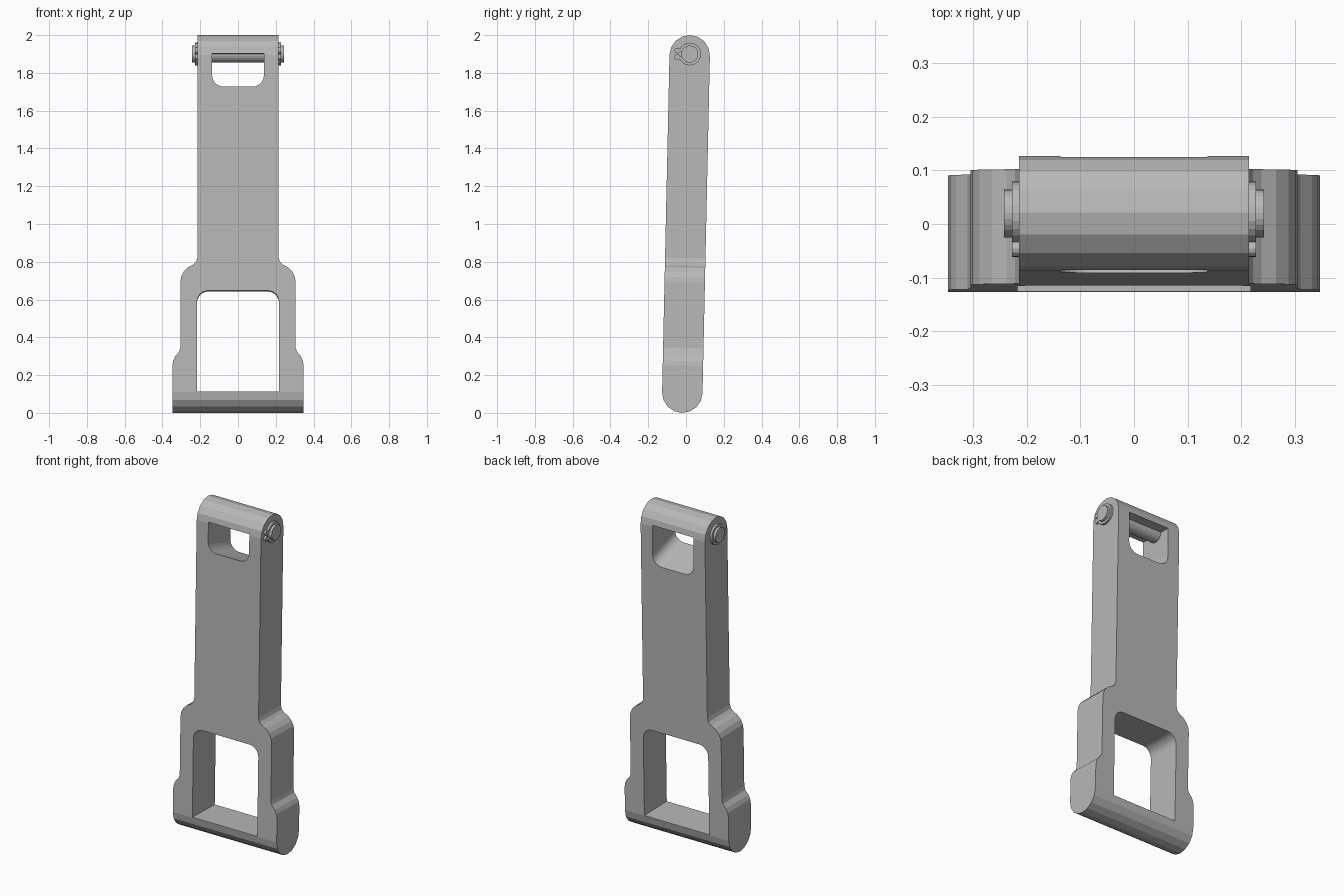
import bpy, bmesh, math
from mathutils import Matrix, Vector

cube = bpy.data.objects.get("Cube")
if cube:
    bpy.data.objects.remove(cube, do_unlink=True)

grey = bpy.data.materials.new("plain grey")
grey.use_nodes = True
colour = (0.48, 0.48, 0.48, 1)
grey.diffuse_color = colour
grey.node_tree.nodes["Principled BSDF"].inputs["Base Color"].default_value = colour

R = 0.107                      # half thickness of the arm
LOW, HIGH = R, 2 - R           # centres of the rounded ends
PIN_Z = 1.9
LEAN = Matrix.Translation((0, 0, 1)) @ Matrix.Rotation(-math.atan(0.039 / 1.786), 4, 'X') @ Matrix.Translation((0, 0, -1))


def arc(cx, cz, r, start, end, steps):
    """Points on a circular arc, angles in degrees."""
    angles = [math.radians(start + (end - start) * i / steps) for i in range(steps + 1)]
    return [(cx + r * math.cos(a), cz + r * math.sin(a)) for a in angles]


def prism(name, points, axis, near, far):
    """Extrude a profile in the (x, z) plane along y, or the (y, z) plane along x."""
    def place(p, d):
        return (p[0], d, p[1]) if axis == 'Y' else (d, p[0], p[1])
    bm = bmesh.new()
    face = bm.faces.new([bm.verts.new(place(p, near)) for p in points])
    out = bmesh.ops.extrude_face_region(bm, geom=[face])
    shift = Vector((0, far - near, 0) if axis == 'Y' else (far - near, 0, 0))
    moved = [v for v in out["geom"] if isinstance(v, bmesh.types.BMVert)]
    bmesh.ops.translate(bm, verts=moved, vec=shift)
    bmesh.ops.recalc_face_normals(bm, faces=bm.faces)
    mesh = bpy.data.meshes.new(name)
    bm.to_mesh(mesh)
    bm.free()
    mesh.materials.append(grey)
    ob = bpy.data.objects.new(name, mesh)
    bpy.context.collection.objects.link(ob)
    return ob


def combine(ob, tool, operation):
    """Apply a boolean and discard the tool."""
    mod = ob.modifiers.new(operation.title(), 'BOOLEAN')
    mod.operation, mod.object, mod.solver = operation, tool, 'EXACT'
    bpy.context.view_layer.objects.active = ob
    bpy.ops.object.modifier_apply(modifier=mod.name)
    bpy.data.objects.remove(tool, do_unlink=True)


# Arm: stepped front outline trimmed by a round-ended side profile
half = [(0.215, 2.2), (0.215, 0.82), (0.222, 0.797), (0.238, 0.782), (0.265, 0.768),
        (0.288, 0.745), (0.301, 0.718), (0.305, 0.69), (0.305, 0.345), (0.311, 0.322),
        (0.332, 0.298), (0.343, 0.275), (0.347, 0.25), (0.347, -0.2)]
outline = half + [(-x, z) for x, z in reversed(half)]
arm = prism("arm", outline, 'Y', -0.3, 0.3)
side = arc(0, HIGH, R, 0, 180, 8) + arc(0, LOW, R, 180, 360, 8)
combine(arm, prism("side_trim", side, 'X', -0.6, 0.6), 'INTERSECT')

# Large lower opening with rounded top corners
window = [(-0.217, 0.11), (0.217, 0.11)] + arc(0.157, 0.585, 0.06, 0, 90, 6) + arc(-0.157, 0.585, 0.06, 90, 180, 6)
combine(arm, prism("lower_cutter", window, 'Y', -0.4, 0.4), 'DIFFERENCE')

# Small upper opening whose floor falls toward the back
slot = [(0.137, PIN_Z), (-0.137, PIN_Z)] + arc(-0.077, 1.785, 0.06, 180, 270, 6) + arc(0.077, 1.785, 0.06, 270, 360, 6)
cutter = prism("upper_cutter", slot, 'Y', -0.3, 0.3)
for v in cutter.data.vertices:
    if v.co.z < PIN_Z - 0.01:
        v.co.z -= (v.co.y + R) * 0.3
combine(arm, cutter, 'DIFFERENCE')

parts = [arm]

# Pin across the top
parts.append(prism("pin", arc(0, PIN_Z, 0.045, 0, 345, 23), 'X', -0.243, 0.243))

# Open retaining clip with two lugs at each end of the pin
clip = arc(0, PIN_Z, 0.06, -165, 165, 22) + arc(0, PIN_Z, 0.04, 165, -165, 22)
for s, label in ((1, "left"), (-1, "right")):
    parts.append(prism(label + "_clip", clip, 'X', s * 0.212, s * 0.228))
    for t, level in ((1, "upper"), (-1, "lower")):
        lug = arc(-0.066, PIN_Z + t * 0.017, 0.015, 0, 330, 11)
        parts.append(prism(f"{label}_{level}_lug", lug, 'X', s * 0.212, s * 0.228))

# Lean the whole assembly slightly backward
for ob in parts:
    ob.data.transform(LEAN)
